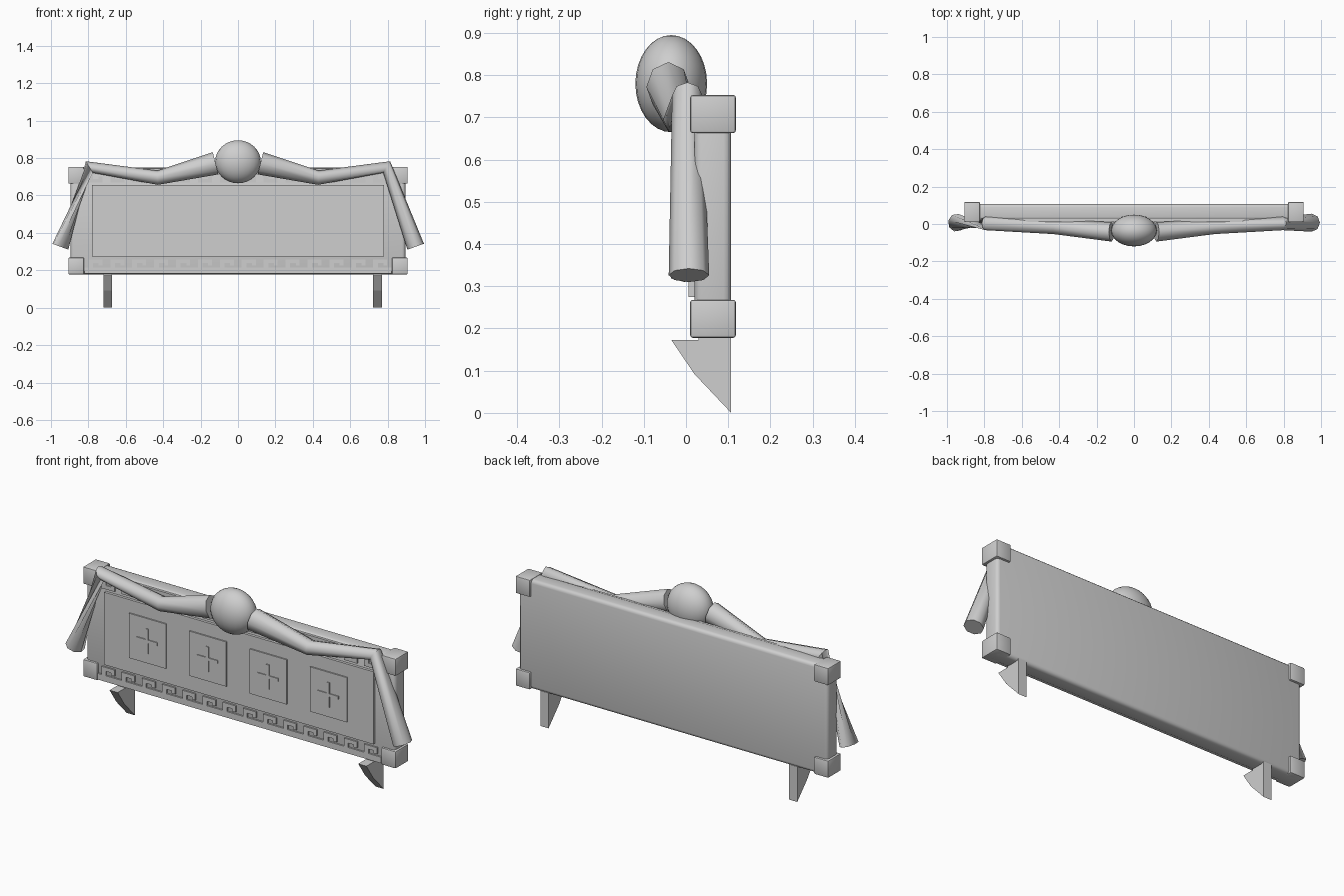
import bpy, bmesh, math
from mathutils import Vector

cube = bpy.data.objects.get("Cube")
if cube:
    bpy.data.objects.remove(cube, do_unlink=True)

stone = bpy.data.materials.new("stone_grey")
stone.use_nodes = True
GREY = (0.62, 0.62, 0.62, 1)
stone.diffuse_color = GREY
stone.node_tree.nodes["Principled BSDF"].inputs["Base Color"].default_value = GREY


def finish(name, bm, smooth=None):
    bmesh.ops.recalc_face_normals(bm, faces=bm.faces)
    mesh = bpy.data.meshes.new(name)
    bm.to_mesh(mesh)
    bm.free()
    mesh.materials.append(stone)
    ob = bpy.data.objects.new(name, mesh)
    bpy.context.collection.objects.link(ob)
    if smooth:
        bpy.ops.object.select_all(action='DESELECT')
        ob.select_set(True)
        bpy.context.view_layer.objects.active = ob
        bpy.ops.object.shade_smooth_by_angle(angle=math.radians(smooth))
    return ob


def boxes(name, bounds, bevel=0, segments=1):
    """One object from boxes given as (x0, x1, y0, y1, z0, z1)."""
    bm = bmesh.new()
    for x0, x1, y0, y1, z0, z1 in bounds:
        vs = bmesh.ops.create_cube(bm, size=1)["verts"]
        for v in vs:
            v.co = ((x0 + x1) / 2 + v.co.x * (x1 - x0),
                    (y0 + y1) / 2 + v.co.y * (y1 - y0),
                    (z0 + z1) / 2 + v.co.z * (z1 - z0))
    if bevel:
        bmesh.ops.bevel(bm, geom=bm.edges[:], offset=bevel, segments=segments,
                        profile=0.5, affect='EDGES')
    return finish(name, bm, 40 if bevel else None)


# Slab with rounded edges, and its raised front panel
boxes("slab", [(-0.895, 0.895, 0.02, 0.107, 0.178, 0.75)], 0.018, 3)
boxes("front_panel", [(-0.78, 0.78, 0.006, 0.03, 0.275, 0.655)])

# Four corner caps
for side, x in (("right", -0.865), ("left", 0.865)):
    for level, z in (("lower", 0.223), ("upper", 0.708)):
        boxes(f"{level}_{side}_corner_cap",
              [(x - 0.042, x + 0.042, 0.01, 0.118, z - 0.045, z + 0.045)], 0.006, 2)

# Four raised tiles, each with a plain cross
for i in range(4):
    x, z = -0.525 + 0.35 * i, 0.47
    boxes(f"tile_{i + 1}", [(x - 0.107, x + 0.107, -0.001, 0.01, z - 0.117, z + 0.117)])
    boxes(f"tile_cross_{i + 1}", [
        (x - 0.008, x + 0.008, -0.006, 0.002, z - 0.065, z + 0.065),
        (x - 0.06, x + 0.06, -0.006, 0.002, z - 0.008, z + 0.008)])


# Key-pattern borders: a rail carrying hooked teeth, flipped at the top
def border(name, z, up):
    def piece(x0, x1, a, b):
        return (x0, x1, 0.012, 0.03, min(z + up * a, z + up * b), max(z + up * a, z + up * b))
    parts = [piece(-0.822, 0.822, 0, 0.032)]
    count = 14
    step = 1.64 / count
    for i in range(count):
        x = -0.82 + i * step
        parts.append(piece(x + 0.02, x + 0.045, 0.03, 0.075))
        parts.append(piece(x + 0.045, x + 0.095, 0.055, 0.075))
        parts.append(piece(x + 0.075, x + 0.095, 0.042, 0.056))
    boxes(name, parts)


border("lower_key_border", 0.184, 1)
border("upper_key_border", 0.744, -1)

# Wedge feet
for side, x in (("right", -0.72), ("left", 0.722)):
    bm = bmesh.new()
    profile = [(-0.035, 0.173), (0.02, 0.092), (0.107, 0), (0.107, 0.185), (0.03, 0.185),
               (0.03, 0.173)]
    face = bm.faces.new([bm.verts.new((x, y, z)) for y, z in profile])
    ext = bmesh.ops.extrude_face_region(bm, geom=[face])["geom"]
    bmesh.ops.translate(bm, vec=(0.047, 0, 0),
                        verts=[g for g in ext if isinstance(g, bmesh.types.BMVert)])
    finish(f"{side}_foot", bm)

# Central ball
bm = bmesh.new()
bmesh.ops.create_uvsphere(bm, u_segments=24, v_segments=16, radius=1)
for v in bm.verts:
    v.co = (v.co.x * 0.122, v.co.y * 0.085 - 0.035, v.co.z * 0.115 + 0.78)
finish("ball", bm, 60)


# Drapes: eight-sided tubes through mitred rings (x, y, z, half depth, half width)
RINGS = [(0.12, -0.042, 0.772, 0.052, 0.061),
         (0.43, -0.014, 0.695, 0.04, 0.038),
         (0.795, 0.003, 0.752, 0.036, 0.036),
         (0.95, 0.007, 0.326, 0.048, 0.047)]


def drape(name, mirror, twist):
    bm = bmesh.new()
    centres = [Vector((mirror * r[0], r[1], r[2])) for r in RINGS]
    rows = []
    for i, c in enumerate(centres):
        before = (c - centres[i - 1]).normalized() if i else Vector()
        after = (centres[i + 1] - c).normalized() if i + 1 < len(centres) else Vector()
        across = (before + after).cross(Vector((0, 1, 0))).normalized()
        turn = twist if i == len(centres) - 1 else 0
        row = []
        for k in range(8):
            a = math.tau * k / 8 + math.radians(turn)
            row.append(bm.verts.new(c + Vector((0, math.cos(a) * RINGS[i][3], 0))
                                    + across * math.sin(a) * RINGS[i][4]))
        rows.append(row)
    for low, high in zip(rows, rows[1:]):
        for k in range(8):
            n = (k + 1) % 8
            bm.faces.new((low[k], low[n], high[n], high[k]))
    bm.faces.new(rows[0])
    bm.faces.new(rows[-1])
    finish(name, bm, 58)


drape("left_drape", 1, 0)
drape("right_drape", -1, 150)   # the lower length is twisted and pinched
